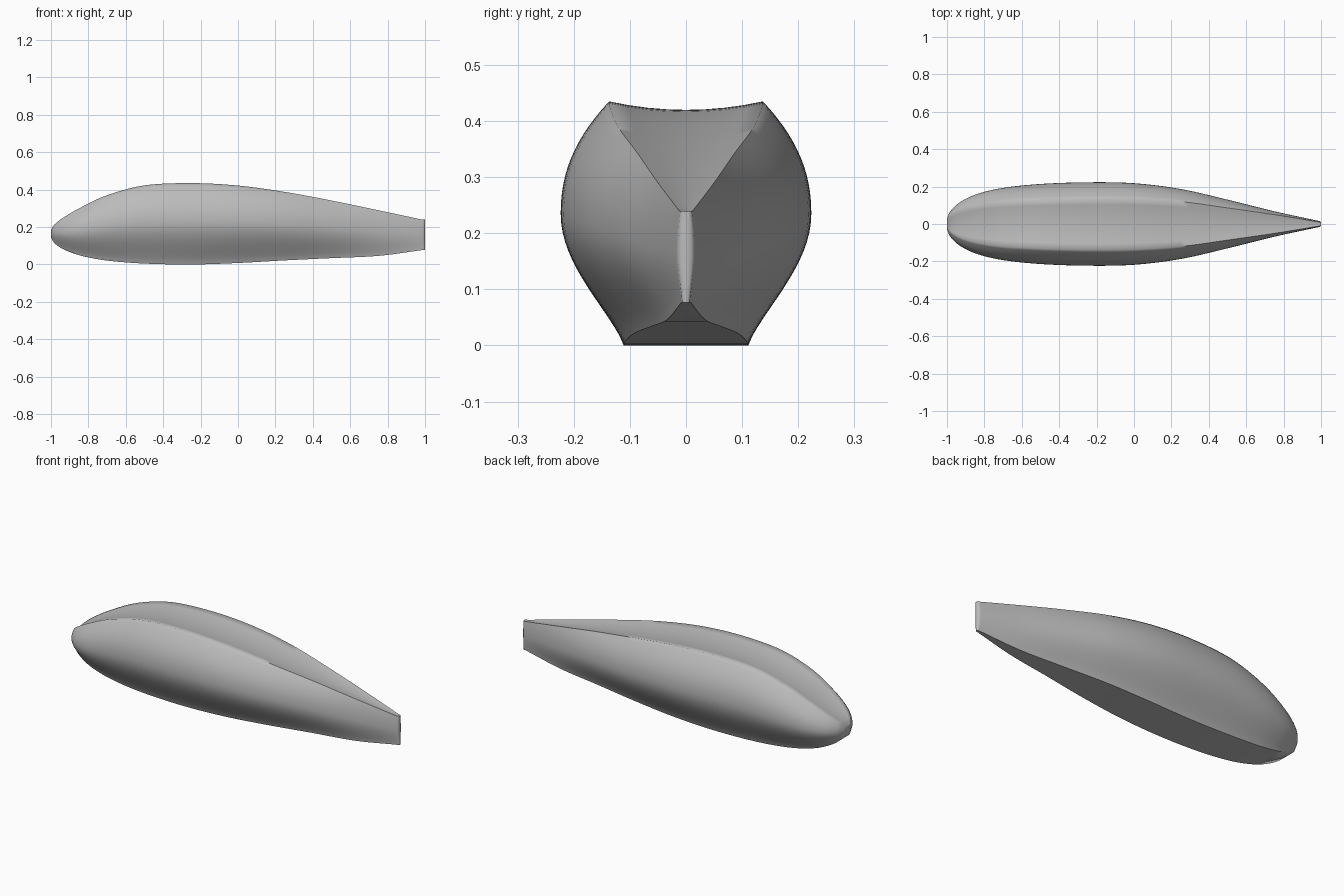
import bpy, bmesh, math

cube = bpy.data.objects.get("Cube")
if cube:
    bpy.data.objects.remove(cube, do_unlink=True)

# Control stations from nose to tail:
# x, keel half width, widest half width, ridge half width, keel z, ridge z
STATIONS = [
    (-1.0, .02, .03, .02, .145, .185),
    (-.98, .042, .07, .045, .113, .215),
    (-.93, .065, .117, .075, .08, .253),
    (-.84, .085, .16, .1, .047, .305),
    (-.7, .1, .193, .12, .021, .37),
    (-.5, .109, .214, .131, .005, .423),
    (-.25, .111, .223, .137, 0, .435),
    (0, .108, .218, .135, .008, .422),
    (.25, .092, .187, .12, .022, .388),
    (.5, .062, .13, .086, .034, .342),
    (.75, .034, .068, .05, .046, .29),
    (.985, .008, .017, .012, .077, .24),
]
STEPS = 6        # rings between stations
SIDE = 14        # points along each half of a flank
TOP = 8          # segments across the hollow top
WAIST = .54      # height fraction of the widest point


def spline(points, i, t):
    """Smooth curve through the stations."""
    last = len(points) - 1
    before, after = max(i - 1, 0), min(i + 2, last)
    result = []
    for a, p, q, d in zip(points[before], points[i], points[i + 1], points[after]):
        m = (q - a) / (i + 1 - before)
        n = (d - p) / (after - i)
        s = 1 - t
        result.append(p * (1 + 2 * t) * s * s + m * t * s * s
                      + q * t * t * (3 - 2 * t) - n * t * t * s)
    return result


def section(x, keel, wide, ridge, low, high):
    """Closed cross-section: flared flanks, soft ridges and a hollow top."""
    height = high - low
    flank = []
    for k in range(SIDE):
        v = k / SIDE
        y = keel + (wide - keel) * math.sin(v * math.pi / 2) ** 1.25
        flank.append((x, y, low + height * WAIST * v))
    for k in range(SIDE + 1):
        u = k / SIDE
        y = ridge + (wide - ridge) * (1 - u ** 2.2)
        flank.append((x, y, low + height * (WAIST + (1 - WAIST) * u)))
    top = []
    for k in range(1, TOP):
        c = 1 - 2 * k / TOP
        top.append((x, ridge * c, high - .11 * ridge * (1 - c * c)))
    return flank + top + [(px, -y, z) for px, y, z in reversed(flank)]


# Lofted hull
rings = []
for i in range(len(STATIONS) - 1):
    for k in range(STEPS):
        rings.append(section(*spline(STATIONS, i, k / STEPS)))
rings.append(section(*STATIONS[-1]))

# Rounded trailing edge
for x, squeeze in ((.995, .85), (1, .5)):
    rings.append([(x, y * squeeze, z) for _, y, z in section(*STATIONS[-1])])

bm = bmesh.new()
loops = [[bm.verts.new(p) for p in ring] for ring in rings]
count = len(loops[0])
for a, b in zip(loops, loops[1:]):
    for j in range(count):
        n = (j + 1) % count
        bm.faces.new((a[j], a[n], b[n], b[j]))
bm.faces.new(loops[0])
bm.faces.new(loops[-1])
bmesh.ops.recalc_face_normals(bm, faces=bm.faces)

mesh = bpy.data.meshes.new("fuselage_hull")
bm.to_mesh(mesh)
bm.free()
hull = bpy.data.objects.new("fuselage_hull", mesh)
bpy.context.collection.objects.link(hull)

# Plain grey finish
grey = bpy.data.materials.new("plain_grey")
grey.use_nodes = True
colour = (.5, .5, .5, 1)
grey.diffuse_color = colour
grey.node_tree.nodes["Principled BSDF"].inputs["Base Color"].default_value = colour
mesh.materials.append(grey)

bpy.ops.object.select_all(action="DESELECT")
hull.select_set(True)
bpy.context.view_layer.objects.active = hull
bpy.ops.object.shade_smooth_by_angle(angle=math.radians(60))
